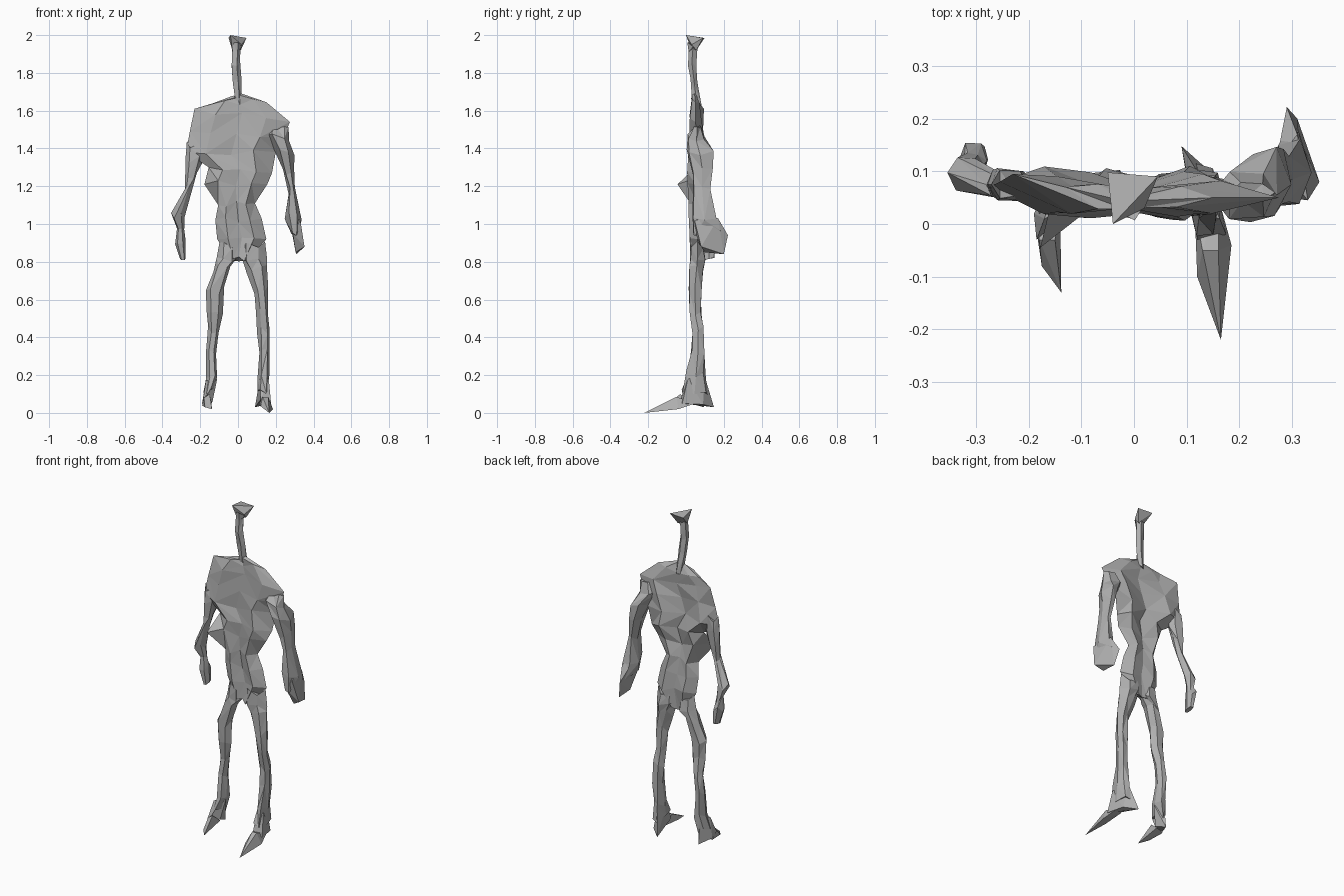
import bpy
import bmesh
import math
import random
from mathutils import Vector

random.seed(7)

default_cube = bpy.data.objects.get("Cube")
if default_cube:
    bpy.data.objects.remove(default_cube, do_unlink=True)

# One plain grey for the whole figure
grey = bpy.data.materials.new("plain_grey")
grey.use_nodes = True
colour = (.43, .43, .43, 1)
grey.diffuse_color = colour
grey.node_tree.nodes["Principled BSDF"].inputs["Base Color"].default_value = colour


def finish(mesh_builder, name):
    """Triangulate a part, make its normals consistent and link it, flat shaded."""
    bmesh.ops.triangulate(mesh_builder, faces=mesh_builder.faces[:])
    bmesh.ops.recalc_face_normals(mesh_builder, faces=mesh_builder.faces[:])
    mesh = bpy.data.meshes.new(name)
    mesh_builder.to_mesh(mesh)
    mesh_builder.free()
    mesh.materials.append(grey)
    part = bpy.data.objects.new(name, mesh)
    bpy.context.collection.objects.link(part)
    return part


def loft(name, rings):
    """Skin a stack of rings that all have the same number of points."""
    builder = bmesh.new()
    layers = [[builder.verts.new(point) for point in ring] for ring in rings]
    count = len(layers[0])
    for upper, lower in zip(layers, layers[1:]):
        for i in range(count):
            j = (i + 1) % count
            quad = [upper[i], upper[j], lower[j], lower[i]]
            # Random diagonals give the crumpled, faceted surface
            if random.random() < .5:
                quad = quad[1:] + quad[:1]
            builder.faces.new((quad[0], quad[1], quad[2]))
            builder.faces.new((quad[0], quad[2], quad[3]))
    builder.faces.new(layers[0])
    builder.faces.new(layers[-1])
    return finish(builder, name)


def limb(name, sections, sides=6, rough=.15):
    """Limb from sections: height, left and right x limits, front and back y limits."""
    rings = []
    for height, x_min, x_max, y_front, y_back in sections:
        half_width = (x_max - x_min) / 2
        half_depth = (y_back - y_front) / 2
        ring = []
        for i in range(sides):
            angle = math.tau * i / sides
            wobble = random.uniform(1 - rough, 1 + rough)
            ring.append((
                (x_min + x_max) / 2 + half_width * math.cos(angle) * wobble,
                (y_front + y_back) / 2 + half_depth * math.sin(angle) * wobble * 1.1,
                height + random.uniform(-rough, rough) * .15,
            ))
        rings.append(ring)
    return loft(name, rings)


def wedge(name, points):
    """Angular solid wrapped around a few corner points."""
    builder = bmesh.new()
    for point in points:
        builder.verts.new(point)
    bmesh.ops.convex_hull(builder, input=builder.verts[:])
    return finish(builder, name)


def torso_ring(right_side, left_side, y_front, y_back, spine):
    """Eight-point slice with chest planes in front and a hollow spine behind."""
    right_side, left_side = Vector(right_side), Vector(left_side)

    def inner(t, y):
        point = right_side.lerp(left_side, t)
        point.y = y + random.uniform(-.008, .008)
        point.z += random.uniform(-.02, .02)
        return point

    front = [inner(t, y_front + dent) for t, dent in ((.22, 0), (.5, .012), (.75, 0))]
    back = [inner(t, y_back - dent) for t, dent in ((.78, 0), (.5, spine), (.22, 0))]
    return [right_side] + front + [left_side] + back


def weld(base, others, name):
    """Union the parts into one continuous skin with no buried faces."""
    for other in others:
        union = base.modifiers.new("join_" + other.name, "BOOLEAN")
        union.operation = "UNION"
        union.solver = "EXACT"
        union.use_self = True
        union.object = other
    bpy.context.view_layer.update()
    evaluated = base.evaluated_get(bpy.context.evaluated_depsgraph_get())
    skin = bpy.data.meshes.new_from_object(evaluated)
    base.modifiers.clear()
    base.data = skin
    base.name = name
    for other in others:
        bpy.data.objects.remove(other, do_unlink=True)


# Torso, from the base of the neck down to the crotch
torso_slices = [
    ((-.025, .045, 1.68), (.02, .045, 1.69), .03, .06, 0),
    ((-.13, .07, 1.64), (.15, .05, 1.645), .03, .07, .01),
    ((-.23, .095, 1.61), (.275, .05, 1.54), .025, .08, .02),
    ((-.255, .08, 1.49), (.24, .06, 1.46), .02, .09, .03),
    ((-.275, .07, 1.38), (.2, .08, 1.38), .015, .105, .04),
    ((-.155, .05, 1.3), (.18, .07, 1.27), .005, .105, .04),
    ((-.178, -.045, 1.21), (.155, .05, 1.21), .01, .09, .03),
    ((-.105, .03, 1.1), (.09, .06, 1.11), .02, .09, .025),
    ((-.12, .05, 1.02), (.125, .06, 1.03), .02, .1, .02),
    ((-.11, .06, .92), (.15, .06, .92), .02, .1, .02),
    ((-.05, .06, .82), (.06, .06, .82), .03, .09, .01),
]
torso = loft("torso", [torso_ring(*section) for section in torso_slices])

# Neck and small flared head
parts = [limb("neck", [
    (1.64, -.015, .02, .03, .08),
    (1.75, -.03, .016, .025, .06),
    (1.84, -.04, .012, .01, .052),
    (1.91, -.035, .015, .015, .058),
    (1.96, -.035, .02, .01, .065),
], sides=5)]
parts.append(wedge("head", [
    (-.05, .098, 1.985), (.045, .09, 1.985), (-.04, 0, 2),
    (.02, .03, 1.95), (-.03, .03, 1.92), (.015, .055, 1.92),
]))

# Arms, with a pinched elbow and wrist
parts.append(limb("right_arm", [
    (1.42, -.27, -.2, .05, .1),
    (1.34, -.283, -.18, .045, .105),
    (1.25, -.283, -.215, .05, .1),
    (1.18, -.28, -.25, .05, .1),
    (1.04, -.355, -.28, .065, .13),
    (.96, -.325, -.285, .09, .135),
    (.91, -.335, -.275, .085, .155),
    (.83, -.307, -.275, .095, .15),
]))
parts.append(limb("left_arm", [
    (1.52, .18, .27, .04, .08),
    (1.46, .15, .28, .01, .1),
    (1.38, .2, .292, .005, .145),
    (1.28, .24, .297, .03, .14),
    (1.18, .268, .303, .04, .13),
    (1.04, .25, .335, .035, .16),
    (.96, .28, .32, .04, .18),
]))
parts.append(wedge("left_hand", [
    (.29, .222, .94), (.352, .08, .88), (.29, .05, .95), (.31, .2, .84),
    (.305, .1, .85), (.33, .045, 1.02), (.27, .12, 1.04), (.31, .17, 1.03),
]))

# Legs, hip to ankle
parts.append(limb("right_leg", [
    (.89, -.1, -.01, .025, .095),
    (.82, -.105, -.005, .02, .1),
    (.76, -.13, -.035, .02, .095),
    (.65, -.167, -.075, .015, .08),
    (.54, -.16, -.085, .02, .08),
    (.44, -.155, -.1, .035, .095),
    (.33, -.167, -.115, .03, .095),
    (.2, -.165, -.107, .005, .09),
    (.11, -.18, -.13, -.02, .08),
]))
parts.append(limb("left_leg", [
    (.89, .015, .14, .025, .095),
    (.82, .01, .145, .02, .1),
    (.76, .04, .15, .02, .095),
    (.65, .09, .157, .015, .08),
    (.54, .1, .162, .02, .08),
    (.44, .105, .172, .035, .095),
    (.33, .112, .172, .03, .095),
    (.2, .107, .167, .005, .1),
    (.11, .105, .165, -.02, .11),
]))

# Feet, each a splayed heel and a flat pointed toe
parts.append(wedge("right_heel", [
    (-.185, -.03, .07), (-.19, .02, .05), (-.15, .095, .03), (-.135, .02, .06),
    (-.17, .01, .17), (-.11, .04, .18), (-.15, .08, .17),
]))
parts.append(wedge("right_toe", [
    (-.138, -.13, .02), (-.175, -.08, .03), (-.19, .02, .04), (-.14, .03, .05),
    (-.15, -.03, .1), (-.18, -.03, .08),
]))
parts.append(wedge("left_heel", [
    (.12, -.03, .07), (.175, -.02, .05), (.09, .148, .03), (.155, .09, .045),
    (.115, .02, .18), (.163, .01, .18), (.12, .1, .19),
]))
parts.append(wedge("left_toe", [
    (.165, -.22, 0), (.12, -.1, .035), (.185, -.04, .02), (.115, .03, .05),
    (.16, .05, .05), (.13, -.05, .085), (.16, -.05, .085),
]))

weld(torso, parts, "body")
